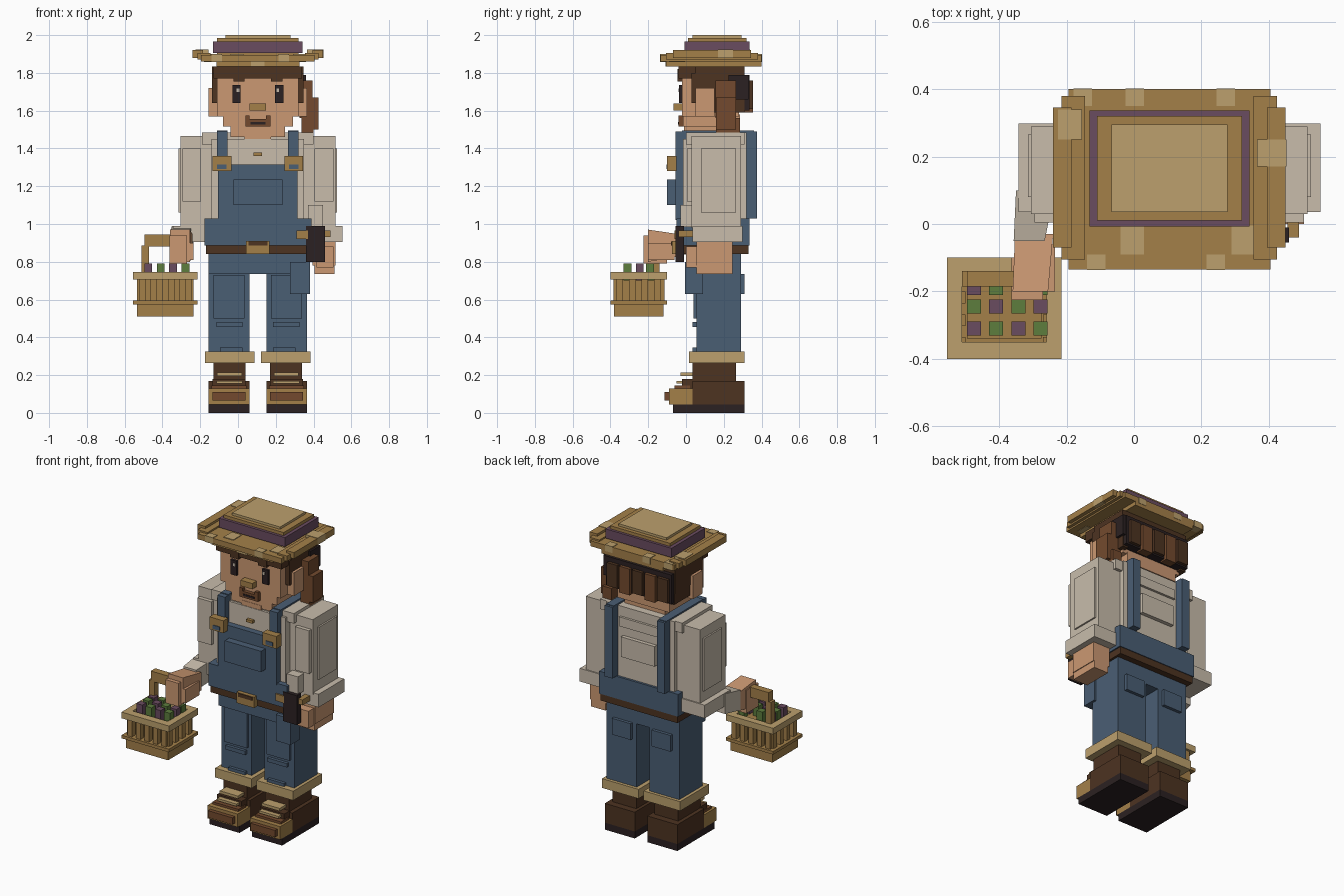
import bpy
import bmesh

default = bpy.data.objects.get("Cube")
if default:
    bpy.data.objects.remove(default, do_unlink=True)

CENTRE = 0.105  # the figure's own mid-plane; the basket hangs off to one side


def linear(channel):
    c = channel / 255
    return c / 12.92 if c <= 0.04045 else ((c + 0.055) / 1.055) ** 2.4


def material(name, hex_code):
    colour = [linear(v) for v in bytes.fromhex(hex_code)] + [1.0]
    mat = bpy.data.materials.new(name)
    mat.use_nodes = True
    mat.diffuse_color = colour
    shader = mat.node_tree.nodes["Principled BSDF"]
    shader.inputs["Base Color"].default_value = colour
    shader.inputs["Roughness"].default_value = 0.9
    return mat


DENIM = material("denim blue", "4A5E74")
LINEN = material("linen shirt", "C8BCAB")
SKIN = material("skin", "CB9872")
STRAW = material("dark straw", "A48049")
PALE = material("pale straw", "BCA06D")
PLUM = material("plum", "6A4C60")
BROWN = material("dark brown", "4D3321")
CHESTNUT = material("chestnut", "734A2E")
BLACK = material("near black", "2B2122")
GREEN = material("leaf green", "5D7D3D")


def solid(name, mat, back, front, y):
    """Six-sided solid between two x/z rectangles at the ends of the y range."""
    bm = bmesh.new()
    rings = []
    for (x, z), depth in ((front, y[0]), (back, y[1])):
        corners = ((x[0], z[0]), (x[1], z[0]), (x[1], z[1]), (x[0], z[1]))
        rings.append([bm.verts.new((CENTRE + px, depth, pz)) for px, pz in corners])
    near, far = rings
    bm.faces.new(near)
    bm.faces.new(far[::-1])
    for i in range(4):
        j = (i + 1) % 4
        bm.faces.new((near[j], near[i], far[i], far[j]))
    bmesh.ops.recalc_face_normals(bm, faces=bm.faces)
    mesh = bpy.data.meshes.new(name)
    bm.to_mesh(mesh)
    bm.free()
    mesh.materials.append(mat)
    obj = bpy.data.objects.new(name, mesh)
    bpy.context.collection.objects.link(obj)


def box(name, mat, x, y, z):
    solid(name, mat, (x, z), (x, z), y)


def mid(name, mat, half, y, z):
    box(name, mat, (-half, half), y, z)


def pair(name, mat, x, y, z):
    box("left_" + name, mat, x, y, z)
    box("right_" + name, mat, (-x[1], -x[0]), y, z)


# Boots
pair("boot_sole", BLACK, x=(.045, .26), y=(-.07, .31), z=(0, .045))
pair("boot_foot", BROWN, x=(.045, .26), y=(.035, .31), z=(.045, .17))
pair("boot_tongue", BROWN, x=(.065, .24), y=(-.02, .04), z=(.12, .18))
pair("boot_toe", STRAW, x=(.045, .26), y=(-.09, .035), z=(.045, .13))
pair("boot_toe_cap", CHESTNUT, x=(.065, .24), y=(-.115, -.09), z=(.065, .11))
pair("boot_toe_ridge", CHESTNUT, x=(.06, .245), y=(-.06, .02), z=(.13, .145))
pair("boot_shaft", BROWN, x=(.065, .235), y=(.035, .265), z=(.17, .28))
pair("lower_lace", PALE, x=(.08, .22), y=(-.05, .03), z=(.155, .17))
pair("upper_lace", PALE, x=(.085, .215), y=(-.03, .04), z=(.195, .213))

# Trousers
pair("trouser_cuff", PALE, x=(.018, .28), y=(.015, .31), z=(.265, .325))
pair("trouser_leg", DENIM, x=(.045, .26), y=(.055, .29), z=(.32, .75))
pair("knee_panel", DENIM, x=(.07, .235), y=(.04, .06), z=(.5, .73))
pair("shin_crease", DENIM, x=(.08, .22), y=(.035, .06), z=(.455, .48))
pair("ankle_crease", DENIM, x=(.08, .2), y=(.035, .06), z=(.325, .345))
pair("back_pocket", DENIM, x=(.075, .21), y=(.28, .31), z=(.63, .735))
mid("hips", DENIM, .26, y=(.02, .29), z=(.735, .85))
box("hip_pouch", DENIM, x=(.17, .275), y=(-.005, .09), z=(.63, .8))
mid("belt", BROWN, .275, y=(-.04, .33), z=(.84, .885))
mid("belt_buckle", STRAW, .063, y=(-.075, -.03), z=(.84, .91))
mid("buckle_hole", BROWN, .05, y=(-.079, -.07), z=(.885, .908))
mid("waist", DENIM, .283, y=(-.05, .335), z=(.885, 1.03))

# Dungaree bib and shoulder straps
mid("bib", DENIM, .21, y=(-.055, .02), z=(1.02, 1.315))
mid("bib_pocket", DENIM, .13, y=(-.1, -.05), z=(1.1, 1.235))
pair("strap_front", DENIM, x=(.16, .215), y=(-.055, .0), z=(1.3, 1.49))
pair("strap_top", DENIM, x=(.16, .215), y=(-.02, .36), z=(1.475, 1.495))
pair("strap_back", DENIM, x=(.16, .215), y=(.32, .375), z=(1.03, 1.49))
pair("strap_buckle", STRAW, x=(.14, .24), y=(-.1, -.05), z=(1.28, 1.36))
pair("buckle_slot", DENIM, x=(.165, .215), y=(-.104, -.096), z=(1.29, 1.315))

# Shirt
mid("shirt_body", LINEN, .245, y=(-.015, .32), z=(1.02, 1.45))
pair("shirt_shoulder", LINEN, x=(.07, .295), y=(0, .31), z=(1.42, 1.485))
mid("shirt_nape", LINEN, .245, y=(.2, .32), z=(1.42, 1.485))
mid("back_panel", LINEN, .12, y=(.31, .345), z=(1.17, 1.3))
mid("back_yoke", LINEN, .14, y=(.31, .335), z=(1.36, 1.42))
mid("collar_button", STRAW, .022, y=(-.035, -.01), z=(1.36, 1.378))
pair("sleeve", LINEN, x=(.22, .41), y=(.03, .29), z=(.98, 1.465))
pair("sleeve_panel", LINEN, x=(.4, .42), y=(.08, .265), z=(1.06, 1.4))
pair("sleeve_front_fold", LINEN, x=(.3, .4), y=(.005, .04), z=(1.12, 1.4))
pair("sleeve_cuff", LINEN, x=(.25, .448), y=(.035, .298), z=(.905, .99))

# Left hand holding a sheathed tool
box("left_wrist", SKIN, x=(.29, .41), y=(.055, .245), z=(.78, .91))
box("left_hand", SKIN, x=(.3, .405), y=(.055, .245), z=(.735, .79))
box("left_thumb", SKIN, x=(.31, .4), y=(.0, .06), z=(.77, .88))
box("tool_handle", BLACK, x=(.255, .355), y=(-.055, -.01), z=(.8, .99))
box("tool_tip", LINEN, x=(.265, .345), y=(-.03, .04), z=(.985, 1.1))
box("tool_guard", STRAW, x=(.205, .265), y=(-.06, .0), z=(.92, .965))
box("tool_peg", STRAW, x=(.35, .385), y=(-.04, .04), z=(.93, .965))

# Right arm reaching forward
solid("right_lower_sleeve", LINEN, y=(-.05, .1),
      back=((-.455, -.34), (.86, .99)), front=((-.462, -.37), (.83, .96)))
solid("right_forearm", SKIN, y=(-.2, -.03),
      back=((-.458, -.345), (.83, .945)), front=((-.465, -.36), (.8, .97)))
box("right_hand", SKIN, x=(-.468, -.375), y=(-.225, -.1), z=(.79, .94))
box("right_thumb", SKIN, x=(-.39, -.34), y=(-.2, -.06), z=(.81, .9))

# Basket: floor, slats, rim and handle
LEFT, RIGHT, FRONT, BACK = -.66, -.32, -.4, -.1
box("basket_base", STRAW, x=(-.64, -.34), y=(-.38, -.12), z=(.51, .575))
box("basket_base_band", STRAW, x=(LEFT, RIGHT), y=(FRONT, BACK), z=(.575, .595))
box("basket_filling", STRAW, x=(-.6, -.38), y=(-.34, -.16), z=(.59, .72))
for i in range(5):
    sx = -.628 + i * .061
    for side, sy in (("front", -.385), ("back", -.15)):
        box(side + "_slat", STRAW, x=(sx, sx + .033), y=(sy, sy + .035), z=(.59, .71))
for i in range(4):
    sy = -.37 + i * .067
    for side, sx in (("left", -.375), ("right", -.64)):
        box(side + "_side_slat", STRAW, x=(sx, sx + .035), y=(sy, sy + .035), z=(.59, .71))
RIM = (.705, .745)
box("rim_front", PALE, x=(LEFT, RIGHT), y=(FRONT, FRONT + .05), z=RIM)
box("rim_back", PALE, x=(LEFT, RIGHT), y=(BACK - .045, BACK), z=RIM)
box("rim_outer", PALE, x=(LEFT, LEFT + .045), y=(FRONT, BACK), z=RIM)
box("rim_inner", PALE, x=(RIGHT - .045, RIGHT), y=(FRONT, BACK), z=RIM)
box("handle_post", STRAW, x=(-.615, -.575), y=(-.185, -.14), z=(.72, .885))
box("handle_bar", STRAW, x=(-.6, -.375), y=(-.185, -.14), z=(.88, .945))

# Berries and leaves in the basket, row by row from the back
rows = ((-.19, "PG.G"), (-.245, "GPGP"), (-.31, "PGPG"))
for y, row in rows:
    for i, kind in enumerate(row):
        if kind != ".":
            x = -.58 + i * .066
            box("berry" if kind == "P" else "leaf", PLUM if kind == "P" else GREEN,
                x=(x - .021, x + .021), y=(y - .021, y + .021), z=(.7, .79))

# Head
mid("neck", SKIN, .07, y=(-.012, .25), z=(1.38, 1.48))
mid("chin", SKIN, .145, y=(-.01, .27), z=(1.46, 1.525))
mid("jaw", SKIN, .185, y=(-.015, .285), z=(1.515, 1.58))
mid("face", SKIN, .215, y=(-.02, .28), z=(1.57, 1.82))
pair("ear", SKIN, x=(.2, .26), y=(.05, .15), z=(1.57, 1.72))
pair("eye", BLACK, x=(.092, .135), y=(-.036, -.01), z=(1.64, 1.735))
pair("eye_glint", LINEN, x=(.098, .112), y=(-.039, -.034), z=(1.7, 1.718))
mid("nose", STRAW, .043, y=(-.065, -.01), z=(1.6, 1.637))
mid("mouth", CHESTNUT, .066, y=(-.04, -.01), z=(1.515, 1.555))
pair("mouth_corner", CHESTNUT, x=(.043, .066), y=(-.04, -.01), z=(1.55, 1.575))
mid("mouth_line", BLACK, .04, y=(-.043, -.035), z=(1.527, 1.54))

# Hair
mid("fringe", BROWN, .235, y=(-.04, .06), z=(1.77, 1.835))
pair("fringe_lock", BROWN, x=(.07, .13), y=(-.045, .0), z=(1.755, 1.82))
pair("sideburn", BROWN, x=(.205, .243), y=(.03, .1), z=(1.64, 1.8))
mid("hair_cap", BROWN, .243, y=(.05, .31), z=(1.66, 1.835))
pair("hair_side", BROWN, x=(.2, .24), y=(.12, .31), z=(1.59, 1.7))
mid("hair_back", BLACK, .235, y=(.225, .335), z=(1.6, 1.79))
for i in range(5):
    x = -.22 + i * .09
    mat = CHESTNUT if i % 2 else BROWN
    box("hair_strand", mat, x=(x, x + .075), y=(.3, .355), z=(1.61 - i % 2 * .02, 1.76))
box("ponytail_tie", BLACK, x=(.2, .255), y=(.225, .33), z=(1.66, 1.79))
box("ponytail_root", CHESTNUT, x=(.22, .29), y=(.155, .265), z=(1.56, 1.76))
box("ponytail_bulge", CHESTNUT, x=(.24, .32), y=(.16, .265), z=(1.5, 1.67))
box("ponytail_tip", CHESTNUT, x=(.23, .295), y=(.16, .285), z=(1.47, 1.56))

# Straw hat with a turned-up brim
mid("brim_under", STRAW, .22, y=(-.105, .4), z=(1.835, 1.87))
mid("brim", STRAW, .3, y=(-.135, .4), z=(1.86, 1.895))
pair("brim_edge", STRAW, x=(.29, .345), y=(-.07, .345), z=(1.88, 1.92))
pair("brim_corner", STRAW, x=(.25, .32), y=(-.105, .38), z=(1.87, 1.905))
mid("crown", STRAW, .215, y=(.01, .32), z=(1.88, 1.985))
mid("hat_band", PLUM, .237, y=(-.008, .337), z=(1.905, 1.965))
mid("crown_top", PALE, .172, y=(.035, .295), z=(1.975, 2.0))

# Lighter straw patches woven into the brim
WEAVE = (1.858, 1.899)
for x in (-.285, -.13, .14):
    box("back_weave", PALE, x=(x, x + .055), y=(.35, .402), z=WEAVE)
for x in (-.245, .11):
    box("front_weave", PALE, x=(x, x + .055), y=(-.137, -.09), z=WEAVE)
for x in (-.145, .185):
    box("inner_weave", PALE, x=(x, x + .07), y=(-.09, -.005), z=WEAVE)
box("right_weave", PALE, x=(-.33, -.26), y=(.25, .34), z=(1.878, 1.923))
box("left_weave", PALE, x=(.26, .347), y=(.17, .25), z=(1.878, 1.923))
mid("under_weave", PALE, .035, y=(-.108, -.05), z=(1.833, 1.872))
